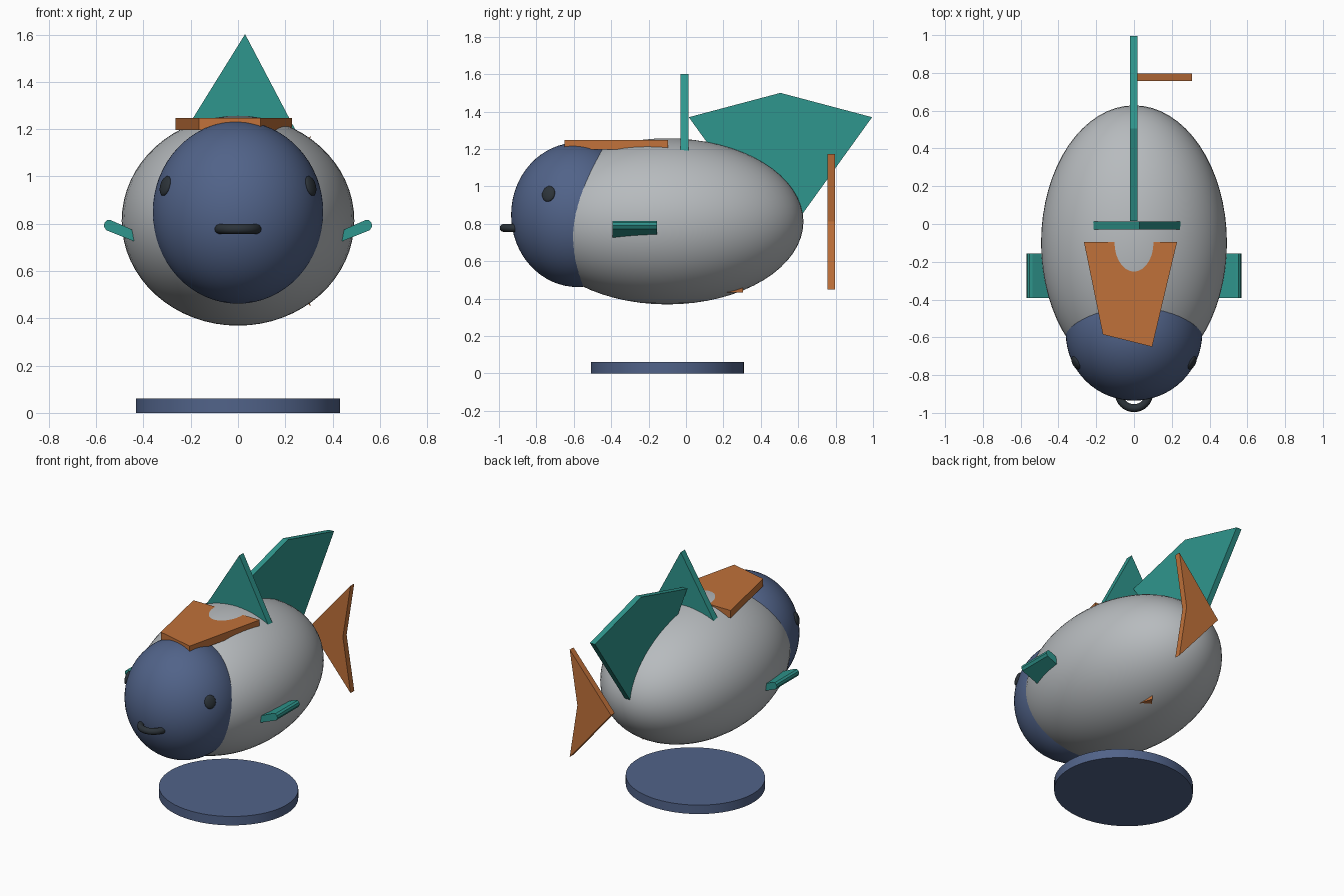
import bpy, bmesh, math
from mathutils import Vector

if "Cube" in bpy.data.objects:
    bpy.data.objects.remove(bpy.data.objects["Cube"])


def material(name, rgb):
    m = bpy.data.materials.new(name)
    lin = [((c / 255 + 0.055) / 1.055) ** 2.4 for c in rgb]
    m.diffuse_color = (*lin, 1)
    m.use_nodes = True
    m.node_tree.nodes["Principled BSDF"].inputs["Base Color"].default_value = m.diffuse_color
    return m


GREY = material("pale_grey", (183, 187, 190))
NAVY = material("slate_blue", (81, 99, 137))
TEAL = material("teal", (47, 150, 141))
ORANGE = material("burnt_orange", (192, 113, 58))
DARK = material("charcoal", (44, 51, 57))


def finish(obj, name, mat, smooth=True):
    obj.name = name
    obj.data.materials.append(mat)
    if smooth:
        bpy.ops.object.shade_smooth_by_angle(angle=math.radians(35))
    return obj


def ellipsoid(name, center, radii, mat, segs=64, rings=32, normal=None):
    bpy.ops.mesh.primitive_uv_sphere_add(segments=segs, ring_count=rings, radius=1, location=center)
    o = bpy.context.object
    o.scale = radii
    if normal is not None:
        o.rotation_euler = Vector(normal).to_track_quat('X', 'Z').to_euler()
    return finish(o, name, mat)


def plate(name, points, axis, lo, hi, mat):
    """Extrude a flat outline along the given axis from lo to hi."""
    def place(p, d):
        c = list(p)
        c.insert(axis, d)
        return c
    bm = bmesh.new()
    face = bm.faces.new([bm.verts.new(place(p, lo)) for p in points])
    ext = bmesh.ops.extrude_face_region(bm, geom=[face])
    shift = [0, 0, 0]
    shift[axis] = hi - lo
    bmesh.ops.translate(bm, vec=shift, verts=[v for v in ext["geom"] if isinstance(v, bmesh.types.BMVert)])
    bmesh.ops.recalc_face_normals(bm, faces=bm.faces)
    me = bpy.data.meshes.new(name)
    bm.to_mesh(me)
    bm.free()
    o = bpy.data.objects.new(name, me)
    bpy.context.collection.objects.link(o)
    return finish(o, name, mat, smooth=False)


# Body and head
ellipsoid("body", (0, -0.10, 0.813), (0.492, 0.728, 0.444), GREY)
ellipsoid("head", (0, -0.58, 0.848), (0.361, 0.355, 0.386), NAVY)

# Oval stand
bpy.ops.mesh.primitive_cylinder_add(vertices=64, radius=1, depth=0.06, location=(0, -0.10, 0.03))
bpy.context.object.scale = (0.432, 0.409, 1)
finish(bpy.context.object, "stand", NAVY)

# Eyes, flattened against the head, and side fins
for s, side in ((1, "right"), (-1, "left")):
    ellipsoid("eye_" + side, (s * 0.307, -0.735, 0.96), (0.016, 0.038, 0.043), DARK,
              24, 12, normal=(s * 0.307 / 0.13, -0.155 / 0.126, 0.112 / 0.149))
    fin = [(0.38, 0.702), (0.558, 0.773), (0.568, 0.79), (0.564, 0.806),
           (0.552, 0.816), (0.538, 0.815), (0.38, 0.745)]
    plate("side_fin_" + side, [(s * x, z) for x, z in fin], 1, -0.392, -0.155, TEAL)

# Mouth ring, half sunk in the head
bpy.ops.mesh.primitive_torus_add(major_radius=0.08, minor_radius=0.021, major_segments=40,
                                 minor_segments=14, location=(0, -0.895, 0.778))
finish(bpy.context.object, "mouth", DARK)

# Upright fins
plate("cross_fin", [(0.03, 1.602), (0.252, 1.18), (-0.232, 1.18)], 1, -0.03, 0.014, TEAL)
plate("back_fin", [(0.015, 1.37), (0.505, 1.5), (0.995, 1.37), (0.505, 0.69)], 0, -0.02, 0.018, TEAL)

# Forked tail fin
plate("tail_fin", [(0, 0.812), (0.307, 1.172), (0.25, 0.812), (0.307, 0.45)], 1, 0.757, 0.797, ORANGE)

# Flat plates on the back and under the belly
plate("back_plate", [(-0.265, -0.095), (0.228, -0.095), (0.096, -0.65), (-0.165, -0.585)],
      2, 1.197, 1.247, ORANGE)
plate("belly_plate", [(0.11, 0.305), (0.17, 0.1), (-0.05, 0.1)], 2, 0.433, 0.483, ORANGE)
